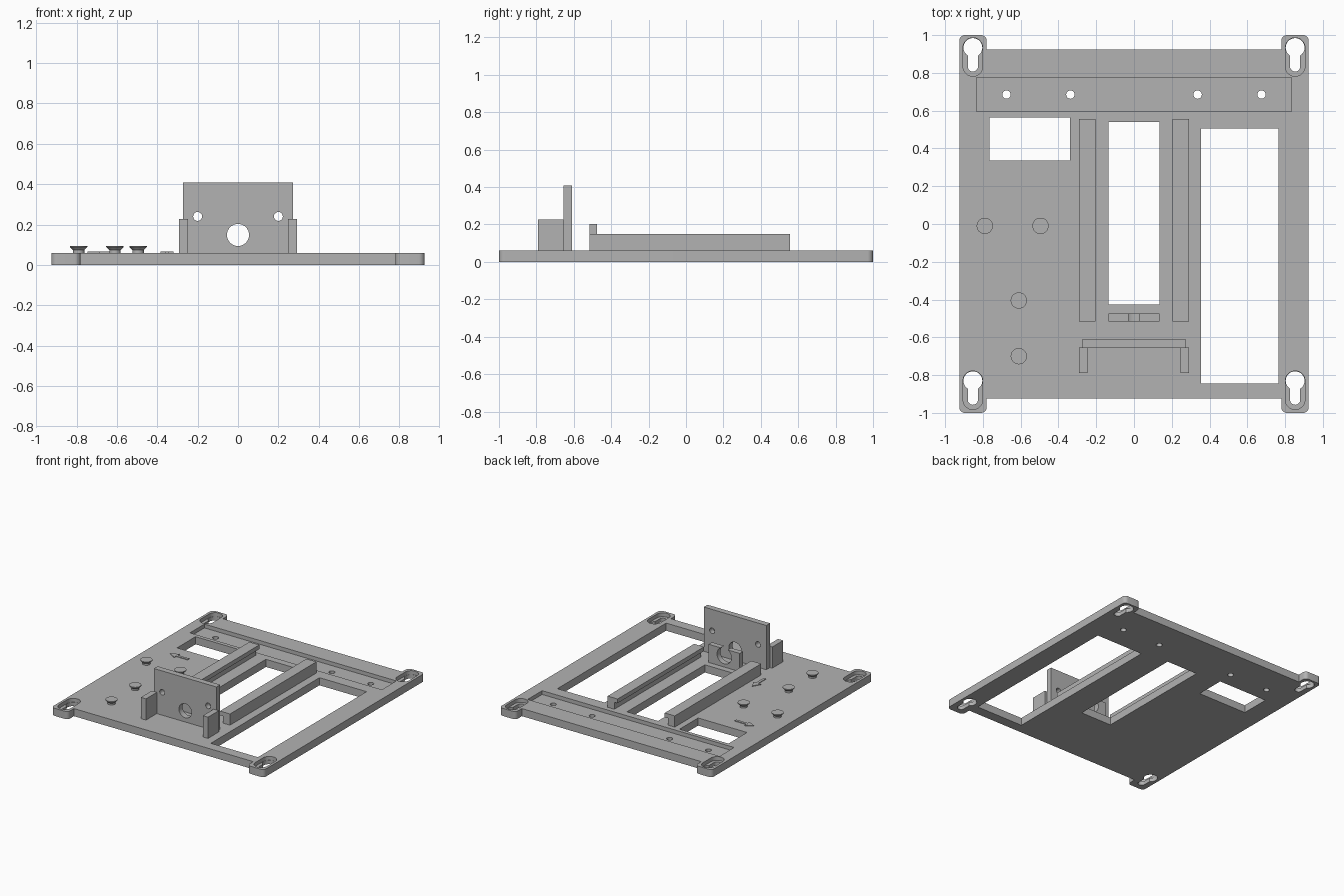
import bpy
import bmesh
from math import cos, sin, pi, radians
from mathutils import Matrix

cube = bpy.data.objects.get("Cube")
if cube:
    bpy.data.objects.remove(cube, do_unlink=True)

GREY = (0.45, 0.45, 0.45, 1)
grey = bpy.data.materials.new("plain grey")
grey.use_nodes = True
grey.diffuse_color = GREY
grey.node_tree.nodes["Principled BSDF"].inputs["Base Color"].default_value = GREY

T = 0.06          # base thickness
UPRIGHT = Matrix.Rotation(radians(90), 4, 'X')   # turns a profile (x, y) into (x, z)


def arc(cx, cy, r, a0, a1, n=8):
    return [(cx + r * cos(radians(a0 + (a1 - a0) * i / n)),
             cy + r * sin(radians(a0 + (a1 - a0) * i / n))) for i in range(n + 1)]


def circle(cx, cy, r, n=32):
    return arc(cx, cy, r, 0, 360, n)[:-1]


def rect(x0, x1, y0, y1):
    return [(x0, y0), (x1, y0), (x1, y1), (x0, y1)]


def stadium(x, y0, y1, r):
    return arc(x, y1, r, 0, 180, 16) + arc(x, y0, r, 180, 360, 16)


def prism(name, outline, lo, hi, upright=False):
    """Extrude an outline along z, or along y when upright."""
    if upright:
        lo, hi = -hi, -lo
    bm = bmesh.new()
    face = bm.faces.new([bm.verts.new((x, y, lo)) for x, y in outline])
    top = bmesh.ops.extrude_face_region(bm, geom=[face])["geom"]
    bmesh.ops.translate(bm, vec=(0, 0, hi - lo),
                        verts=[g for g in top if isinstance(g, bmesh.types.BMVert)])
    if upright:
        bmesh.ops.transform(bm, matrix=UPRIGHT, verts=bm.verts)
    bmesh.ops.recalc_face_normals(bm, faces=bm.faces)
    mesh = bpy.data.meshes.new(name)
    bm.to_mesh(mesh)
    bm.free()
    mesh.materials.append(grey)
    obj = bpy.data.objects.new(name, mesh)
    bpy.context.collection.objects.link(obj)
    return obj


def select(obj):
    bpy.ops.object.select_all(action='DESELECT')
    obj.select_set(True)
    bpy.context.view_layer.objects.active = obj


def smooth(obj):
    select(obj)
    bpy.ops.object.shade_smooth_by_angle(angle=radians(30))


def cut(obj, outline, lo, hi, upright=False):
    cutter = prism("cutter", outline, lo, hi, upright)
    cutter.hide_render = True
    select(obj)
    mod = obj.modifiers.new("cut", 'BOOLEAN')
    mod.operation, mod.solver, mod.object = 'DIFFERENCE', 'EXACT', cutter
    bpy.ops.object.modifier_apply(modifier=mod.name)
    bpy.data.objects.remove(cutter, do_unlink=True)


# Base plate with four rounded corner tabs
quarter = arc(0.895, 0.97, 0.03, 0, 90) + arc(0.81, 0.97, 0.03, 90, 180) + [(0.78, 0.925)]
half = quarter + [(-x, y) for x, y in reversed(quarter)]
base = prism("base_plate", half + [(x, -y) for x, y in reversed(half)], 0, T)

# Rectangular openings
for window in (rect(-0.765, -0.34, 0.335, 0.565),
               rect(-0.135, 0.135, -0.427, 0.54),
               rect(0.355, 0.765, -0.845, 0.505)):
    cut(base, window, -0.1, 0.2)

# Shallow cross channel with screw holes
cut(base, rect(-0.835, 0.835, 0.595, 0.775), 0.03, 0.2)
for x in (-0.675, -0.337, 0.337, 0.675):
    cut(base, circle(x, 0.685, 0.022), -0.1, 0.2)

# Recessed keyholes in the tabs
for x in (-0.853, 0.853):
    for y in (-0.83, 0.934):
        cut(base, stadium(x, y - 0.1, y, 0.052), 0.03, 0.2)
        cut(base, circle(x, y, 0.05), -0.1, 0.2)
        cut(base, stadium(x, y - 0.1, y, 0.027), -0.1, 0.2)
smooth(base)

# Lipped rails and front brackets, one per side
for side, s in (("left", 1), ("right", -1)):
    profile = [(0.292, T), (0.292, 0.148), (0.205, 0.148),
               (0.205, 0.115), (0.233, 0.115), (0.233, T)]
    prism(side + "_rail", [(s * x, z) for x, z in profile], -0.517, 0.557, True)
    x0, x1 = sorted((s * 0.247, s * 0.292))
    prism(side + "_bracket", rect(x0, x1, T, 0.227), -0.79, -0.655, True)

# Upright front panel with shaft and screw holes
panel = prism("front_panel", rect(-0.272, 0.272, T, 0.408), -0.656, -0.61, True)
for x, z, r in ((0, 0.148, 0.055), (-0.2, 0.24, 0.022), (0.2, 0.24, 0.022)):
    cut(panel, circle(x, z, r), -0.8, -0.5, True)
smooth(panel)

# Cradle with a round notch open at the top
cradle = prism("cradle", rect(-0.135, 0.135, T, 0.203), -0.517, -0.475, True)
cut(cradle, circle(0, 0.148, 0.063), -0.6, -0.4, True)
smooth(cradle)

# Flared pegs
for i, (x, y) in enumerate(((-0.79, -0.01), (-0.495, -0.01), (-0.61, -0.405), (-0.61, -0.7))):
    bm = bmesh.new()
    for z0, z1, r0, r1 in ((T, 0.073, 0.028, 0.028), (0.073, 0.088, 0.028, 0.043),
                           (0.088, 0.094, 0.043, 0.043)):
        bmesh.ops.create_cone(bm, cap_ends=True, segments=32, radius1=r0, radius2=r1,
                              depth=z1 - z0,
                              matrix=Matrix.Translation((x, y, (z0 + z1) / 2)))
    mesh = bpy.data.meshes.new("peg")
    bm.to_mesh(mesh)
    bm.free()
    mesh.materials.append(grey)
    peg = bpy.data.objects.new(f"peg_{i + 1}", mesh)
    bpy.context.collection.objects.link(peg)
    smooth(peg)

# Thin raised direction arrows
arrow = [(-0.01, -0.08), (0.01, -0.08), (0.01, 0.02), (0.033, 0.02),
         (0, 0.08), (-0.033, 0.02), (-0.01, 0.02)]
for name, x, y, turn in (("back_arrow", -0.352, -0.4, 0), ("side_arrow", -0.665, 0.22, pi / 2)):
    c, s = cos(turn), sin(turn)
    prism(name, [(x + c * u - s * v, y + s * u + c * v) for u, v in arrow], T, T + 0.005)
